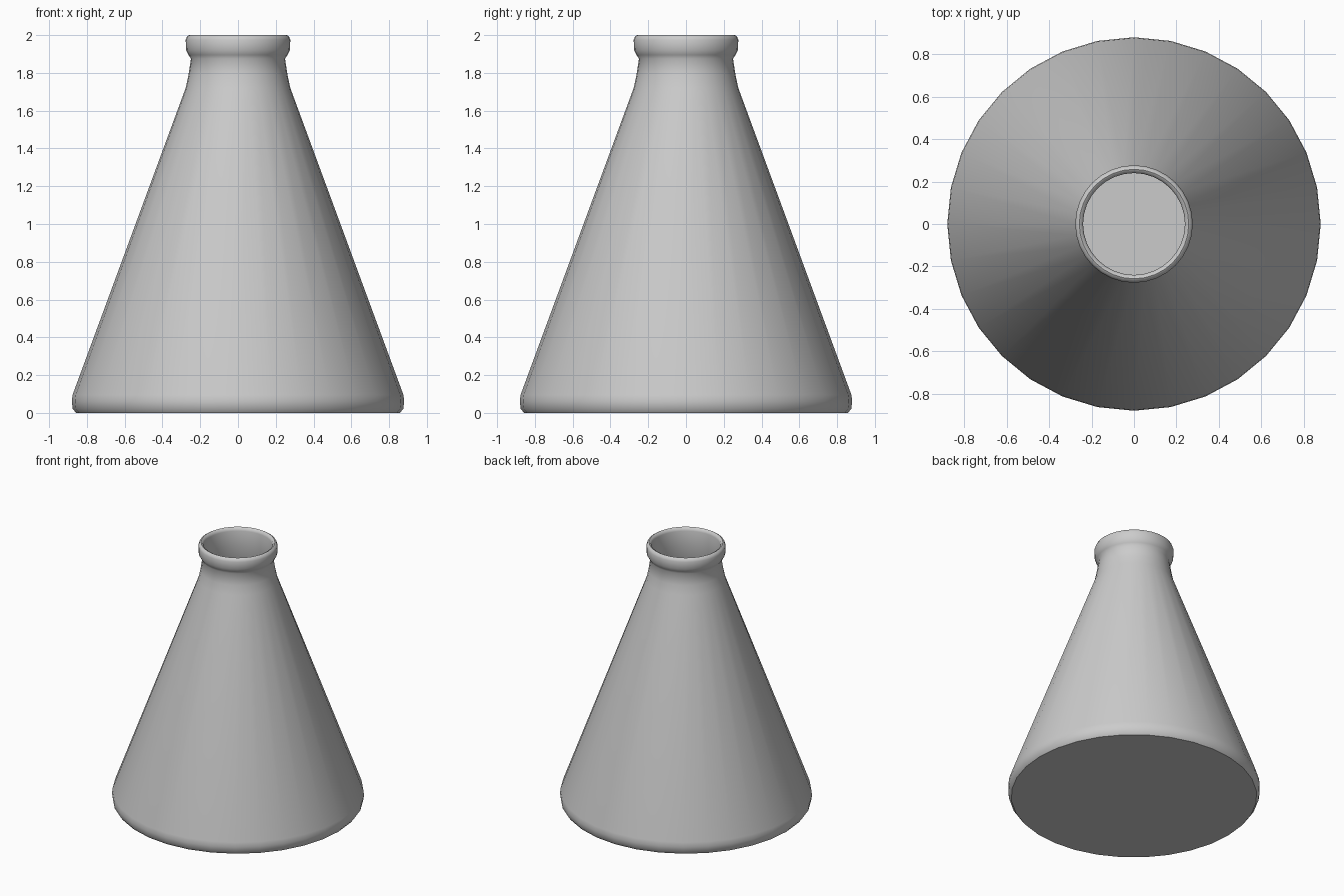
import bpy, bmesh
from math import cos, sin, pi, radians

if "Cube" in bpy.data.objects:
    bpy.data.objects.remove(bpy.data.objects["Cube"])

SIDES = 32


def lathe(name, profile):
    """Revolve (radius, z) points round z; radius 0 closes to a pole."""
    bm = bmesh.new()
    rings = []
    for r, z in profile:
        if r == 0:
            rings.append([bm.verts.new((0, 0, z))] * SIDES)
        else:
            rings.append([bm.verts.new((r * cos(2 * pi * i / SIDES), r * sin(2 * pi * i / SIDES), z))
                          for i in range(SIDES)])
    for a, b in zip(rings, rings[1:]):
        for i in range(SIDES):
            j = (i + 1) % SIDES
            bm.faces.new(list(dict.fromkeys((a[i], a[j], b[j], b[i]))))
    bmesh.ops.recalc_face_normals(bm, faces=bm.faces[:])
    mesh = bpy.data.meshes.new(name)
    bm.to_mesh(mesh)
    bm.free()
    obj = bpy.data.objects.new(name, mesh)
    bpy.context.collection.objects.link(obj)
    bpy.context.view_layer.objects.active = obj
    obj.select_set(True)
    bpy.ops.object.shade_smooth_by_angle(angle=radians(50))
    return obj


# Outside: base, rounded foot, cone, neck and lip
outer = [(0, 0), (0.858, 0), (0.875, 0.022), (0.88, 0.06), (0.876, 0.095),
         (0.277, 1.72), (0.262, 1.79), (0.249, 1.875),
         (0.262, 1.895), (0.275, 1.92), (0.277, 1.975), (0.27, 1.993), (0.258, 2.0)]
# Inside: mouth, thin wall and floor
inner = [(0.245, 1.993), (0.24, 1.975), (0.24, 1.86), (0.25, 1.79), (0.265, 1.72),
         (0.863, 0.095), (0.867, 0.06), (0.85, 0.012), (0, 0.012)]
lathe("conical_flask", outer + inner)
